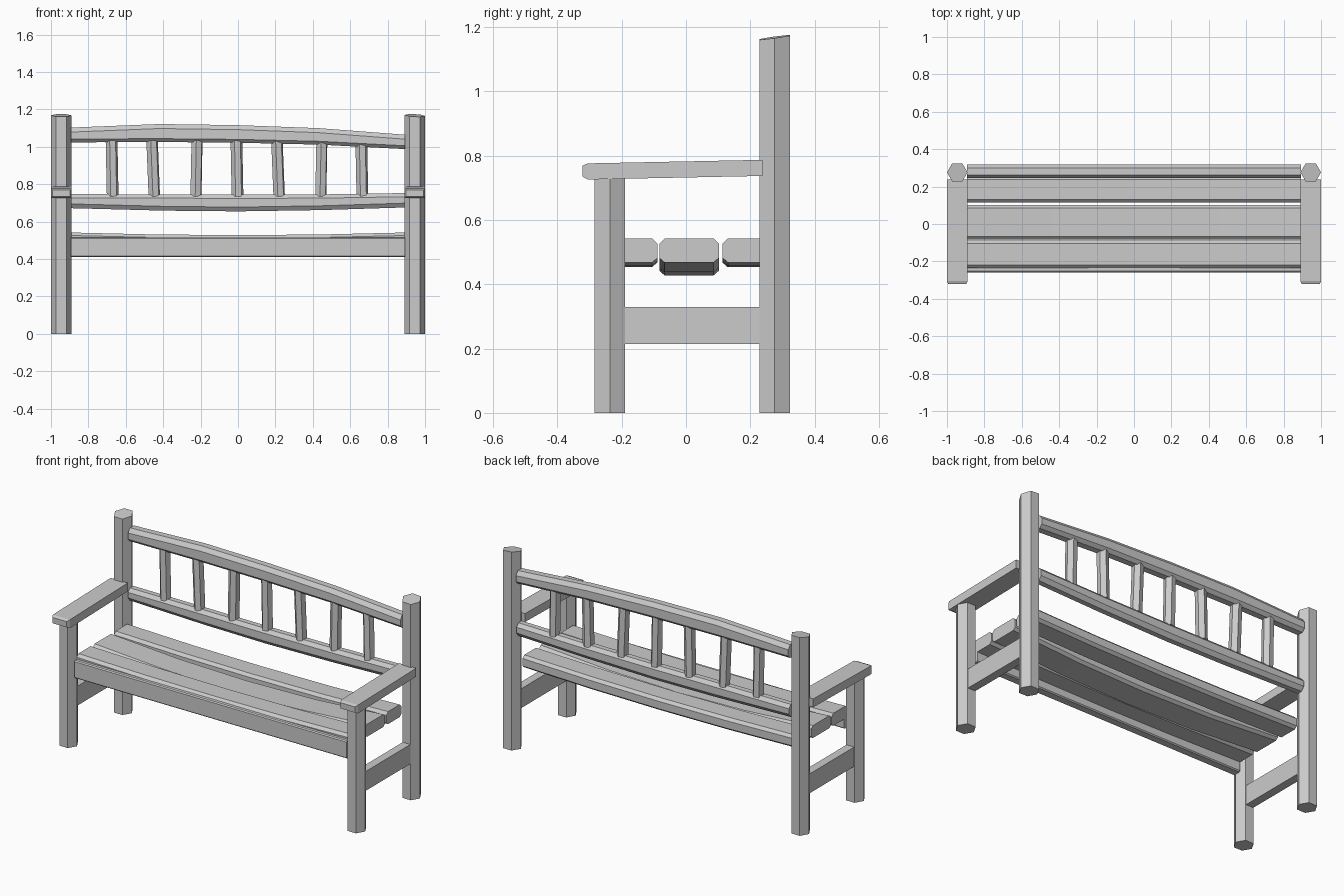
import bpy, bmesh, math

if "Cube" in bpy.data.objects:
    bpy.data.objects.remove(bpy.data.objects["Cube"])


def loft(name, rings):
    """Skin a list of equal-sized vertex rings and cap both ends."""
    bm = bmesh.new()
    loops = [[bm.verts.new(p) for p in ring] for ring in rings]
    n = len(loops[0])
    for a, b in zip(loops, loops[1:]):
        for i in range(n):
            j = (i + 1) % n
            bm.faces.new((a[i], a[j], b[j], b[i]))
    bm.faces.new(loops[0])
    bm.faces.new(loops[-1])
    bmesh.ops.recalc_face_normals(bm, faces=bm.faces)
    mesh = bpy.data.meshes.new(name)
    bm.to_mesh(mesh)
    bm.free()
    obj = bpy.data.objects.new(name, mesh)
    bpy.context.collection.objects.link(obj)
    return obj


def chamfered(y0, y1, z0, z1, cy, ct, cb):
    """Eight-sided section: side inset cy, top chamfer ct, bottom chamfer cb."""
    return [(y0 + cy, z0), (y1 - cy, z0), (y1, z0 + cb), (y1, z1 - ct),
            (y1 - cy, z1), (y0 + cy, z1), (y0, z1 - ct), (y0, z0 + cb)]


def hex_post(name, x, y, r, z0, z1, slope_x=0, slope_y=0, turn=0, lean=0):
    """Hexagonal post with an optionally sloping top cut and lean."""
    pts = [(r * math.cos(turn + k * math.pi / 3), r * math.sin(turn + k * math.pi / 3))
           for k in range(6)]
    return loft(name, [[(x + u, y + v, z0) for u, v in pts],
                       [(x + u + lean, y + v, z1 + slope_x * u + slope_y * v)
                        for u, v in pts]])


def beam(name, stations):
    """Long timber along x; stations are (x, section arguments)."""
    return loft(name, [[(x, y, z) for y, z in chamfered(*s)] for x, *s in stations])


L = 0.893

# Posts, armrests and side stretchers at both ends
for side, s in (("left", -1), ("right", 1)):
    x = 0.945 * s
    hex_post("back_post_" + side, x, 0.276, 0.055, 0, 1.168,
             -0.05 if s > 0 else 0, 0.14)
    hex_post("front_leg_" + side, x, -0.237, 0.055, 0, 0.74)
    loft("armrest_" + side, [
        [(x + sx * w, y, z) for sx, z in ((-1, z0), (1, z0), (1, z1), (-1, z1))]
        for y, w, z0, z1 in ((-0.322, 0.047, 0.735, 0.769), (-0.305, 0.056, 0.726, 0.776),
                             (0.238, 0.056, 0.737, 0.787))])
    loft("side_stretcher_" + side, [
        [(x + u, y, z) for u, z in ((-0.025, 0.215), (0.025, 0.215), (0.025, 0.33), (-0.025, 0.33))]
        for y in (-0.2, 0.245)])

# Seat planks, sagging towards the middle
for name, y0, y1, sag in (("front", -0.235, -0.089, 0.014),
                          ("middle", -0.083, 0.102, 0.04),
                          ("back", 0.114, 0.255, 0.015)):
    beam("seat_plank_" + name, [
        (L * t, y0, y1, 0.468 - sag * (1 - t * t), 0.542 - sag * (1 - t * t), 0.016, 0.016, 0.014)
        for t in (-1, -0.5, 0, 0.5, 1)])

# Front apron below the seat
beam("front_apron", [(x, -0.258, -0.205, 0.41, 0.515, 0.006, 0.006, 0.006) for x in (-L, L)])

# Bowed back rails
beam("lower_back_rail", [(x, 0.245, 0.312, z0, z1, 0.018, 0.02, 0.023)
                         for x, z0, z1 in ((-L, 0.672, 0.747), (-0.4, 0.659, 0.746), (0, 0.655, 0.744),
                                           (0.45, 0.662, 0.746), (L, 0.676, 0.753))])
beam("top_back_rail", [(x, 0.245, 0.318, z0, z1, 0.018, 0.024, 0.018)
                       for x, z0, z1 in ((-L, 1.024, 1.103), (-0.42, 1.026, 1.122), (0, 1.022, 1.116),
                                         (0.43, 1.012, 1.1), (L, 0.988, 1.065))])

# Hand-hewn hexagonal spindles with slight lean
for i in range(7):
    x = -0.67 + i * 0.2225
    hex_post("spindle_%d" % (i + 1), x, 0.28, 0.032, 0.735, 1.035,
             turn=0.2 + 0.1 * (i % 3), lean=(-0.006, -0.012, 0.006)[i % 3])
